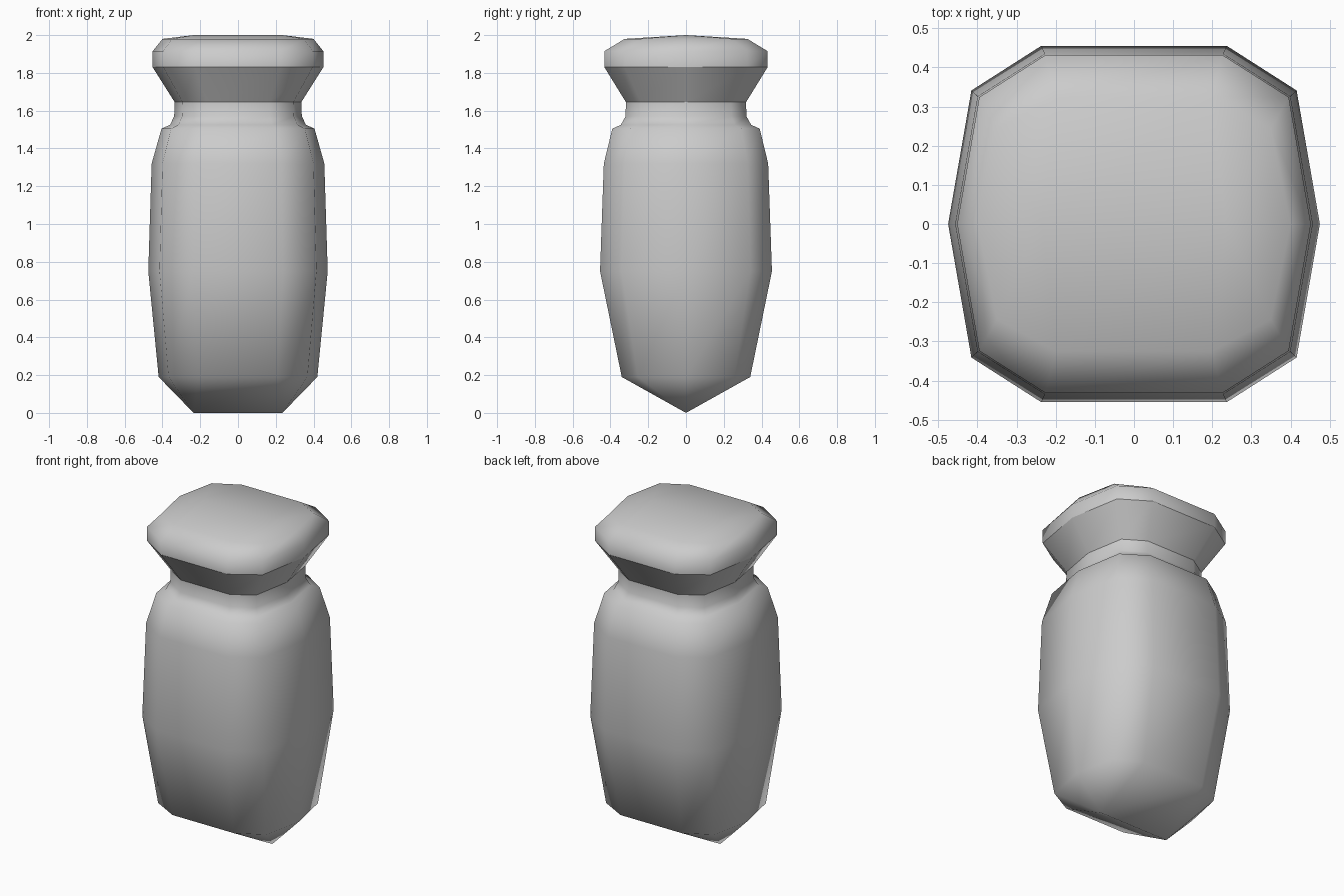
import bpy
import bmesh

if "Cube" in bpy.data.objects:
    bpy.data.objects.remove(bpy.data.objects["Cube"])

grey = bpy.data.materials.new("plain grey")
grey.use_nodes = True
colour = (0.6, 0.6, 0.6, 1)
grey.diffuse_color = colour
grey.node_tree.nodes["Principled BSDF"].inputs["Base Color"].default_value = colour

# Ten-sided outline of half size 1 by 1
OUTLINE = [(1, 0), (.875, .75), (.5, 1), (-.5, 1), (-.875, .75),
           (-1, 0), (-.875, -.75), (-.5, -1), (.5, -1), (.875, -.75)]
RIDGE = 0.235


def add_part(name, rings, ridge=None):
    """Loft (z, half width, half depth) rings; close one end with a ridge."""
    bm = bmesh.new()
    loops = [[bm.verts.new((x * w, y * d, z)) for x, y in OUTLINE]
             for z, w, d in rings]
    if ridge is not None:
        ends = [bm.verts.new((s * RIDGE, 0, ridge)) for s in (1, -1)]
        closing = [ends[0] if x > 0 else ends[1] for x, y in OUTLINE]
        if ridge < rings[0][0]:
            loops.insert(0, closing)
        else:
            loops.append(closing)
    for low, high in zip(loops, loops[1:]):
        for i in range(len(OUTLINE)):
            j = (i + 1) % len(OUTLINE)
            corners = dict.fromkeys((low[i], low[j], high[j], high[i]))
            bm.faces.new(list(corners)).smooth = True
    mesh = bpy.data.meshes.new(name)
    bm.to_mesh(mesh)
    bm.free()
    mesh.materials.append(grey)
    obj = bpy.data.objects.new(name, mesh)
    bpy.context.collection.objects.link(obj)


# Rounded body with its keel-like base and narrow neck
add_part("body", [(.19, .42, .34), (.75, .475, .455), (1.32, .457, .435),
                  (1.505, .405, .39), (1.525, .36, .345), (1.57, .338, .32),
                  (1.645, .335, .318)], ridge=0)
# Flared collar, kept apart for crisp rims
add_part("collar", [(1.645, .335, .318), (1.83, .452, .432)])
# Cap with a gently ridged top
add_part("cap", [(1.83, .452, .432), (1.915, .452, .432),
                 (1.98, .4, .325)], ridge=2)
